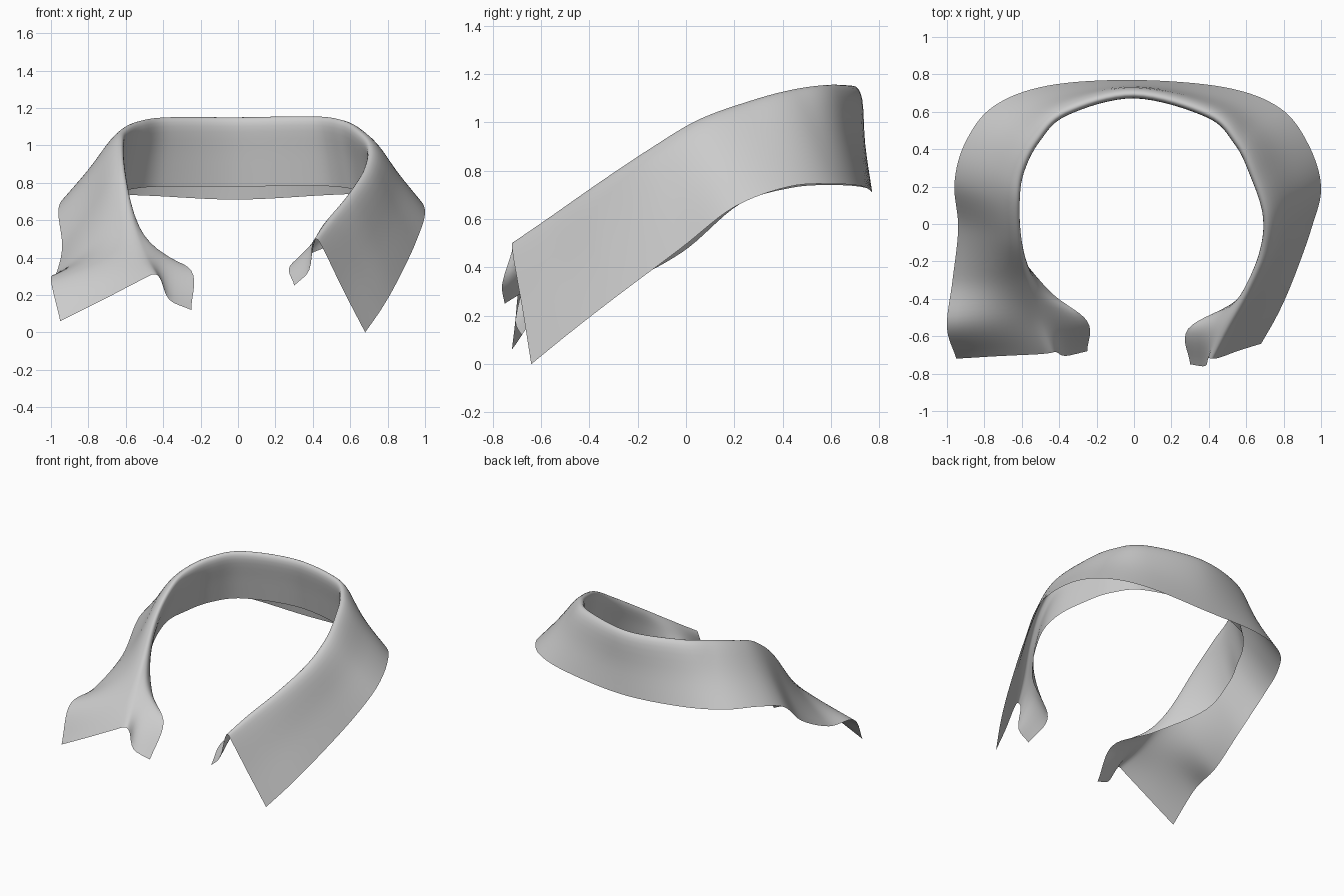
import bpy
from mathutils import Vector
from mathutils.geometry import interpolate_bezier

if "Cube" in bpy.data.objects:
    bpy.data.objects.remove(bpy.data.objects["Cube"])

# Stations along the collar: outer hem, fold ridge, and inner stand edge where it flares
LEFT_FRONT = [
    ((-.95, -.72, .06), (-.45, -.69, .31), (-.25, -.68, .12)),
    ((-1, -.55, .28), (-.52, -.51, .43), (-.25, -.52, .33)),
    ((-.97, -.3, .32), (-.58, -.31, .62), (-.46, -.35, .43)),
    ((-.94, -.02, .46), (-.62, -.1, .86), (-.68, -.06, .56)),
    ((-.96, .22, .66), (-.63, .11, 1.02), (-.71, .15, .69)),
]
BACK_HALF = [  # mirrored, from the side to the centre back
    ((.9, .44, .73), (.61, .28, 1.085)),
    ((.75, .63, .74), (.525, .45, 1.13)),
    ((.46, .74, .73), (.37, .6, 1.15)),
]
CENTRE = [((0, .77, .71), (0, .695, 1.15))]
RIGHT_FRONT = [
    ((1, .2, .65), (.71, .05, 1.01)),
    ((.95, -.02, .48), (.695, -.15, .89)),
    ((.85, -.3, .27), (.61, -.36, .75), (.57, -.39, .5)),
    ((.77, -.48, .13), (.5, -.56, .61), (.29, -.56, .37)),
    ((.68, -.64, 0), (.42, -.72, .5), (.3, -.75, .25)),
]


def mirrored(station):
    return [(-x, y, z) for x, y, z in station]


def shifted(station):
    """The right side sits slightly wider than the left."""
    return [(x + .03, y - .01, z + .005) for x, y, z in station]


def full(station):
    """Vectors for a station; the stand hangs down and slightly out unless given."""
    pts = [Vector(p) for p in station]
    if len(pts) == 2:
        r = pts[1]
        drop = .31 + .4 * (r.z - 1)
        pts.append(Vector((r.x * 1.06, r.y + .035, r.z - drop)))
    return pts


def smooth_line(pts, steps):
    """Catmull-Rom line through the points."""
    out = []
    for i in range(len(pts) - 1):
        a, b = pts[i], pts[i + 1]
        ta = (b - pts[i - 1]) / 6 if i else (b - a) / 3
        tb = (pts[i + 2] - a) / 6 if i + 2 < len(pts) else (b - a) / 3
        out += interpolate_bezier(a, a + ta, b - tb, b, steps + 1)[:-1]
    return out + [pts[-1]]


# Smooth rails along the length
left_back = [mirrored(s) for s in BACK_HALF]
right_back = [shifted(s) for s in reversed(BACK_HALF)]
stations = [full(s) for s in LEFT_FRONT + left_back + CENTRE + right_back + RIGHT_FRONT]
rails = [smooth_line([s[k] for s in stations], 8) for k in range(3)]
ridge = rails[1]
n = len(ridge)

# Rolled cross-section at every step of the rails
verts, width = [], 0
for i in range(n):
    o, r, s = (rail[i] for rail in rails)
    t = ridge[min(i + 1, n - 1)] - ridge[max(i - 1, 0)]
    out = Vector((-t.y, t.x, 0)).normalized()
    end = min(1, min(i, n - 1 - i) / 24)
    w = .012 + .023 * end
    sag = (out * .03 - Vector((0, .01, .03))) * max(0, 1 - 2 * end)
    section = [o, o.lerp(r, .45) + out * .005 * end, o.lerp(r, .88) + out * w * .7,
               r, r.lerp(s, .13) - out * w * .8, r.lerp(s, .55) - out * .015 * end + sag, s]
    row = smooth_line(section, 4)
    width = len(row)
    verts += row

faces = [(i * width + j, i * width + j + 1, (i + 1) * width + j + 1, (i + 1) * width + j)
         for i in range(n - 1) for j in range(width - 1)]
mesh = bpy.data.meshes.new("folded_collar")
mesh.from_pydata([tuple(v) for v in verts], [], faces)
mesh.shade_smooth()
collar = bpy.data.objects.new("folded_collar", mesh)
bpy.context.collection.objects.link(collar)
